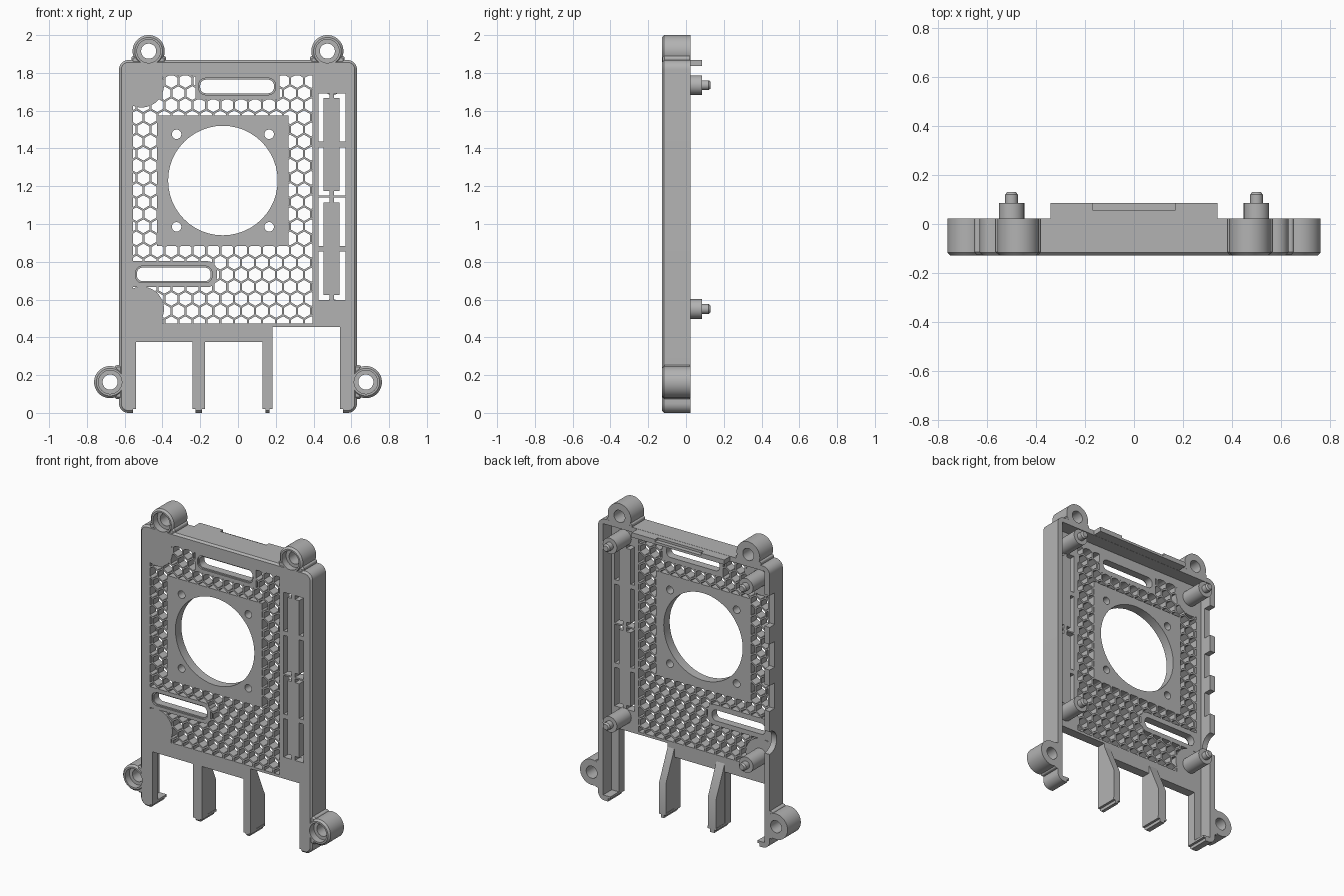
import bpy, bmesh, math

cube = bpy.data.objects.get("Cube")
if cube:
    bpy.data.objects.remove(cube, do_unlink=True)

grey = bpy.data.materials.new("mid_grey")
grey.use_nodes = True
grey.diffuse_color = (0.45, 0.45, 0.45, 1)
grey.node_tree.nodes["Principled BSDF"].inputs["Base Color"].default_value = (0.45, 0.45, 0.45, 1)

FRONT, INNER, BACK = -0.128, -0.066, 0.023
FAR = 0.3


def finish(name, bm):
    bmesh.ops.remove_doubles(bm, verts=bm.verts, dist=1e-5)
    bmesh.ops.recalc_face_normals(bm, faces=bm.faces)
    mesh = bpy.data.meshes.new(name)
    bm.to_mesh(mesh)
    bm.free()
    mesh.materials.append(grey)
    ob = bpy.data.objects.new(name, mesh)
    bpy.context.collection.objects.link(ob)
    return ob


def add_loft(bm, rings):
    """Skin between matching rings and cap both ends."""
    loops = [[bm.verts.new(p) for p in ring] for ring in rings]
    n = len(loops[0])
    for a, b in zip(loops, loops[1:]):
        for i in range(n):
            j = (i + 1) % n
            bm.faces.new((a[i], a[j], b[j], b[i]))
    bm.faces.new(loops[0])
    bm.faces.new(loops[-1])


def loft(name, rings):
    bm = bmesh.new()
    add_loft(bm, rings)
    return finish(name, bm)


def outline(x0, x1, z0, z1, r, y, seg=8):
    """Rounded rectangle in the xz plane."""
    pts = []
    corners = ((x1 - r, z1 - r), (x0 + r, z1 - r), (x0 + r, z0 + r), (x1 - r, z0 + r))
    for k, (cx, cz) in enumerate(corners):
        for i in range(seg + 1 if r else 1):
            a = math.pi / 2 * (k + i / seg)
            pts.append((cx + r * math.cos(a), y, cz + r * math.sin(a)))
    return pts


def slab(name, x0, x1, z0, z1, y0=-FAR, y1=FAR, r=0.0, chamfer=0.0):
    rings = [outline(x0, x1, z0, z1, r, y0 + chamfer), outline(x0, x1, z0, z1, r, y1)]
    if chamfer:
        c = chamfer
        rings.insert(0, outline(x0 + c, x1 - c, z0 + c, z1 - c, r - c, y0))
    return loft(name, rings)


def circle(x, z, r, y, n=48):
    return [(x + r * math.cos(math.tau * i / n), y, z + r * math.sin(math.tau * i / n)) for i in range(n)]


def turned(name, x, z, steps):
    """Round part along y from (y, radius) steps."""
    return loft(name, [circle(x, z, r, y) for y, r in steps])


def combine(target, tool, op="DIFFERENCE"):
    mod = target.modifiers.new(op.lower(), "BOOLEAN")
    mod.operation = op
    mod.solver = "EXACT"
    mod.object = tool
    bpy.context.view_layer.objects.active = target
    bpy.ops.object.modifier_apply(modifier=mod.name)
    bpy.data.objects.remove(tool, do_unlink=True)


# Outer shell with four screw ears
body = slab("case_body", -0.63, 0.63, 0, 1.868, FRONT, BACK, 0.05, 0.012)
ears = [(s * x, z) for x, z in ((0.473, 1.915), (0.677, 0.163)) for s in (-1, 1)]
for x, z in ears:
    c = 0.012
    combine(body, turned("ear", x, z, [(FRONT, 0.085 - c), (FRONT + c, 0.085), (BACK, 0.085)]), "UNION")
    if z > 1:
        neck = slab("neck", x - 0.092, x + 0.092, 1.845, 1.89, FRONT + 0.004, BACK - 0.001, 0.012, 0.01)
    else:
        s = math.copysign(1, x)
        a, b = sorted((s * 0.6, s * 0.652))
        neck = slab("neck", a, b, z - 0.09, z + 0.09, FRONT + 0.004, BACK - 0.001, 0.012, 0.01)
    combine(body, neck, "UNION")

# Hollow the back, then drill the ears
combine(body, slab("cavity", -0.592, 0.592, 0.035, 1.835, INNER, FAR))
for x, z in ears:
    combine(body, turned("ear_bore", x, z, [(-FAR, 0.04), (FAR, 0.04)]))
    combine(body, turned("ear_recess", x, z, [(-FAR, 0.062), (FRONT + 0.045, 0.062)]))

# Large openings along the lower edge
for x0, x1, top in ((-0.54, -0.24, 0.375), (-0.175, 0.13, 0.375), (0.183, 0.54, 0.455)):
    combine(body, slab("bay", x0, x1, -0.1, top))
    combine(body, slab("bay_foot", x0 - 0.016, x1 + 0.016, -0.1, 0.02))

# Connector notches in the side wall
for z, half in ((1.578, 0.105), (1.275, 0.085), (1.0, 0.085)):
    combine(body, slab("port", -0.7, -0.57, z - half, z + half, -0.03, FAR))
jack = [[(x, BACK + 0.075 * math.cos(math.tau * i / 32), 0.705 + 0.075 * math.sin(math.tau * i / 32))
         for i in range(32)] for x in (-0.7, -0.57)]
combine(body, loft("jack_port", jack))

# Fan opening with four screw holes
FX, FZ = -0.08, 1.23
combine(body, turned("fan_hole", FX, FZ, [(-FAR, 0.29), (FAR, 0.29)]))
for sx in (-1, 1):
    for sz in (-1, 1):
        combine(body, turned("fan_screw", FX + sx * 0.245, FZ + sz * 0.245, [(-FAR, 0.025), (FAR, 0.025)]))

# Strap slots
for x0, z0 in ((-0.2, 1.692), (-0.535, 0.697)):
    combine(body, slab("strap_slot", x0, x0 + 0.39, z0, z0 + 0.072, r=0.03))
    combine(body, slab("slot_rim", x0 - 0.008, x0 + 0.398, z0 - 0.008, z0 + 0.08, -FAR, FRONT + 0.01, 0.036))

# Two break-out bars held by thin bridges
for z0, z1 in ((1.15, 1.692), (0.598, 1.14)):
    mid = (z0 + z1) / 2
    ring = slab("bar_gap", 0.425, 0.57, z0, z1)
    combine(ring, slab("bar", 0.453, 0.538, z0 + 0.026, z1 - 0.026, -1, 1))
    combine(ring, slab("bridge_v", 0.484, 0.508, z0 - 0.1, z1 + 0.1, -0.9, 0.9))
    combine(ring, slab("bridge_h", 0.4, 0.6, mid - 0.015, mid + 0.015, -0.8, 0.8))
    combine(body, ring)

# Honeycomb vent, leaving solid margins around the other features
PITCH, ROW, RAD = 0.074, 0.0641, 0.0365
bm = bmesh.new()
for j in range(22):
    for i in range(15):
        cx = -0.575 + (i + 0.5 * (j % 2)) * PITCH
        cz = 0.475 + j * ROW
        hexagon = [(cx + RAD * math.sin(math.pi / 3 * k), cz + RAD * math.cos(math.pi / 3 * k)) for k in range(6)]
        add_loft(bm, [[(x, y, z) for x, z in hexagon] for y in (-FAR, FAR)])
vent = finish("vent", bm)
combine(vent, slab("vent_area", -0.555, 0.395, 0.472, 1.785, -0.2, 0.2), "INTERSECT")
keep = [
    (-0.43, 0.267, 0.883, 1.575, 0.0),
    (-0.226, 0.221, 1.66, 1.9, 0.0),
    (-0.7, -0.112, 0.666, 0.803, 0.05),
    (-0.7, -0.401, 1.66, 1.9, 0.0),
    (-0.7, -0.401, 0.3, 0.6, 0.0),
]
for n, (x0, x1, z0, z1, r) in enumerate(keep):
    combine(vent, slab("margin", x0, x1, z0, z1, -0.5 - n / 50, 0.5 + n / 50, r))
for z in (1.735, 0.55):
    combine(vent, turned("post_margin", -0.51, z, [(-0.7, 0.118), (0.7, 0.118)]))
combine(body, vent)

# Locking tab on the top edge, with a shallow notch
tab = slab("top_tab", -0.34, 0.34, 1.836, 1.867, BACK - 0.03, 0.085)
combine(tab, slab("tab_notch", -0.168, 0.168, 1.852, 1.95, 0.056, FAR))

# Board posts with locating pins
parts = [body, tab]
for x in (-0.5, 0.5):
    for z in (0.55, 1.735):
        parts.append(turned("board_post", x, z, [
            (INNER - 0.01, 0.052), (0.085, 0.052), (0.085, 0.026), (0.12, 0.026), (0.13, 0.018)]))

# Tapered dividers between the lower openings
side = [(FRONT + 0.005, 0.02), (BACK, 0.02), (BACK, 0.23), (INNER, 0.43), (FRONT + 0.005, 0.43)]
for x0, x1 in ((-0.238, -0.177), (0.132, 0.181)):
    parts.append(loft("divider", [[(x, y, z) for y, z in side] for x in (x0, x1)]))

for ob in bpy.context.view_layer.objects:
    ob.select_set(ob in parts)
bpy.context.view_layer.objects.active = body
bpy.ops.object.shade_smooth_by_angle(angle=math.radians(30))
